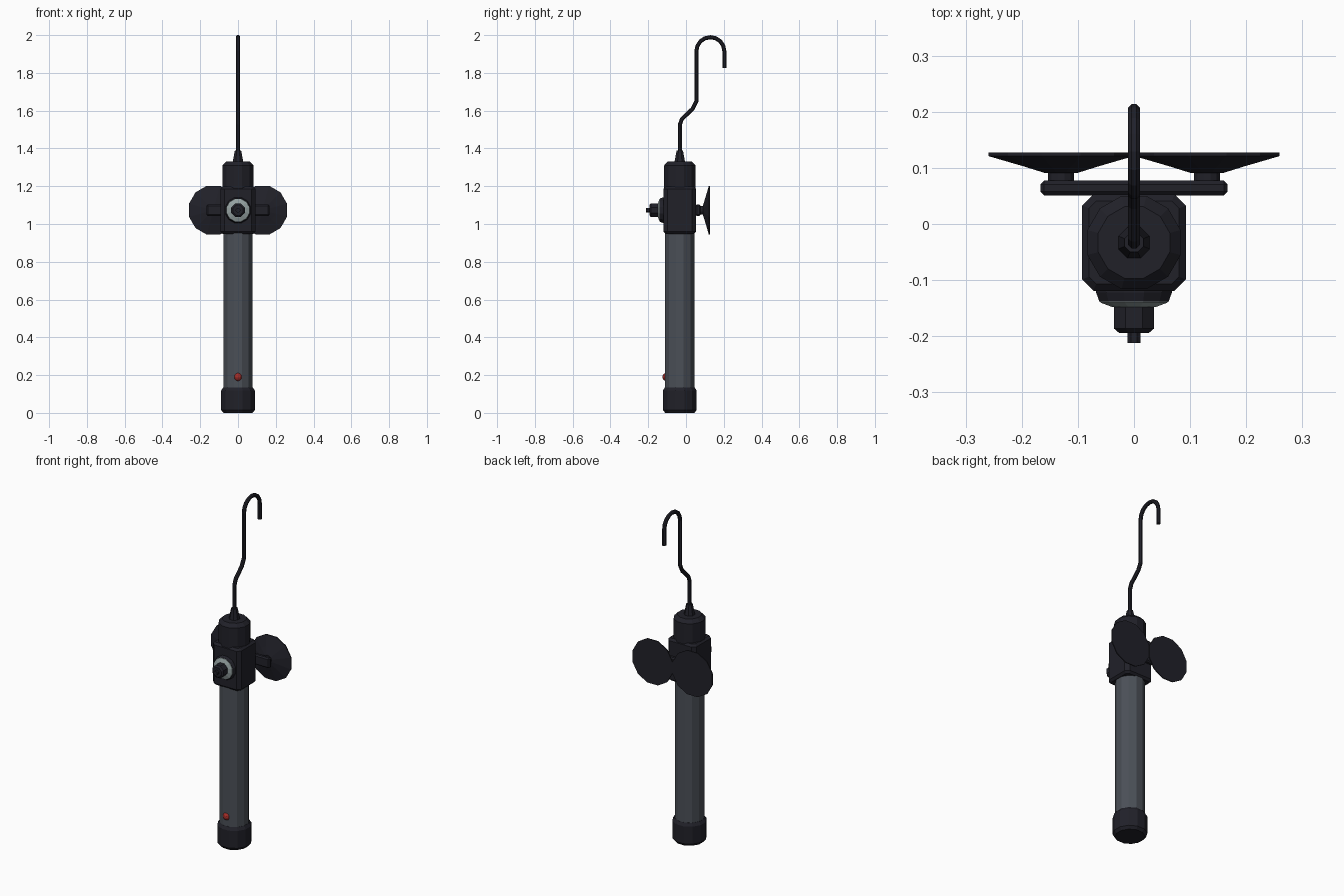
import bpy, bmesh, math
from mathutils import Vector, Matrix

default = bpy.data.objects.get("Cube")
if default:
    bpy.data.objects.remove(default)


def material(name, rgb):
    m = bpy.data.materials.new(name)
    m.use_nodes = True
    m.diffuse_color = (*rgb, 1)
    bsdf = next(n for n in m.node_tree.nodes if n.type == 'BSDF_PRINCIPLED')
    bsdf.inputs["Base Color"].default_value = (*rgb, 1)
    return m


BLACK = material("black plastic", (0.015, 0.015, 0.022))
GREY = material("grey tube", (0.07, 0.08, 0.096))
METAL = material("pale metal", (0.3, 0.36, 0.36))
RED = material("red light", (0.36, 0.025, 0.02))

AXIS_Y = -0.033
HEAD_Z = 1.073
FORWARD = Matrix.Rotation(math.pi / 2, 4, 'X')     # local z becomes -y
BACKWARD = Matrix.Rotation(-math.pi / 2, 4, 'X')   # local z becomes +y


def finish(name, bm, mat):
    bmesh.ops.recalc_face_normals(bm, faces=bm.faces)
    mesh = bpy.data.meshes.new(name)
    bm.to_mesh(mesh)
    bm.free()
    mesh.materials.append(mat)
    obj = bpy.data.objects.new(name, mesh)
    bpy.context.collection.objects.link(obj)
    return obj


def lathe(name, profile, mat, loc, sides=12, turn=Matrix.Identity(4)):
    """Closed solid from (radius, height) pairs, with a flat side facing front."""
    bm = bmesh.new()
    rings = []
    for r, h in profile:
        angles = [2 * math.pi * (i + 0.5) / sides for i in range(sides)]
        rings.append([bm.verts.new((r * math.sin(a), r * math.cos(a), h)) for a in angles])
    for low, high in zip(rings, rings[1:]):
        for i in range(sides):
            j = (i + 1) % sides
            bm.faces.new((low[i], low[j], high[j], high[i]))
    bm.faces.new(rings[0])
    bm.faces.new(rings[-1])
    bm.transform(Matrix.Translation(loc) @ turn)
    return finish(name, bm, mat)


def box(name, size, loc, bevel, mat):
    bm = bmesh.new()
    bmesh.ops.create_cube(bm, size=1)
    bm.transform(Matrix.Translation(loc) @ Matrix.Diagonal((*size, 1)))
    bmesh.ops.bevel(bm, geom=bm.edges[:], offset=bevel, segments=1, affect='EDGES')
    return finish(name, bm, mat)


# Handle: bottom cap, tube and upper cap
axis = (0, AXIS_Y, 0)
lathe("bottom_cap", [(0.08, 0), (0.093, 0.016), (0.093, 0.118), (0.081, 0.135)], BLACK, axis)
lathe("tube", [(0.08, 0.12), (0.08, 0.97)], GREY, axis)
lathe("upper_cap", [(0.086, 1.17), (0.086, 1.31), (0.066, 1.33)], BLACK, axis)
lathe("hook_socket", [(0.031, 1.325), (0.018, 1.39)], BLACK, axis, 8)

# Head block, with wider chamfers on the upright corners
bm = bmesh.new()
bmesh.ops.create_cube(bm, size=1)
bm.transform(Matrix.Translation((0, AXIS_Y, HEAD_Z)) @ Matrix.Diagonal((0.185, 0.172, 0.25, 1)))
upright = [e for e in bm.edges if abs(e.verts[0].co.z - e.verts[1].co.z) > 0.1]
bmesh.ops.bevel(bm, geom=upright, offset=0.02, segments=1, affect='EDGES')
rims = [e for e in bm.edges if abs(e.verts[0].co.z - e.verts[1].co.z) < 0.01]
bmesh.ops.bevel(bm, geom=rims, offset=0.012, segments=1, affect='EDGES')
finish("head_block", bm, BLACK)

# Front switch: flange, metal ring, knob and tip
front = (0, 0, HEAD_Z)
lathe("switch_flange", [(0.07, 0.11), (0.07, 0.122), (0.064, 0.138)], BLACK, front, 12, FORWARD)
lathe("switch_ring", [(0.064, 0.135), (0.062, 0.14), (0.04, 0.148)], METAL, front, 12, FORWARD)
lathe("switch_knob", [(0.039, 0.14), (0.039, 0.186), (0.029, 0.194)], BLACK, front, 8, FORWARD)
lathe("switch_tip", [(0.013, 0.19), (0.013, 0.212)], BLACK, front, 8, FORWARD)

# Rear crossbar with two suction cups
box("crossbar", (0.334, 0.027, 0.06), (0, 0.064, HEAD_Z), 0.007, BLACK)
for side, x in (("left", 0.13), ("right", -0.13)):
    centre = (x, 0, HEAD_Z)
    lathe(side + "_cup_neck", [(0.024, 0.07), (0.024, 0.098)], BLACK, centre, 12, BACKWARD)
    lathe(side + "_suction_cup", [(0.03, 0.091), (0.07, 0.103), (0.134, 0.121), (0.134, 0.127)],
          BLACK, centre, 12, BACKWARD)

# Indicator light
bm = bmesh.new()
bmesh.ops.create_uvsphere(bm, u_segments=12, v_segments=8, radius=0.022)
bm.transform(Matrix.Translation((0, -0.103, 0.19)))
finish("indicator_light", bm, RED)

# Wire hook: offset bend, then a half circle over the top
path = [(AXIS_Y, 1.36), (AXIS_Y, 1.525), (-0.022, 1.555), (0.035, 1.61), (0.055, 1.65)]
for step in range(9):
    a = math.pi * (1 - step / 8)
    path.append((0.129 + 0.074 * math.cos(a), 1.915 + 0.074 * math.sin(a)))
path.append((0.203, 1.825))

points = [Vector((0, y, z)) for y, z in path]
bm = bmesh.new()
rings = []
for i, p in enumerate(points):
    before = (p - points[i - 1]).normalized() if i else Vector((0, 0, 1))
    after = (points[i + 1] - p).normalized() if i + 1 < len(points) else before
    tangent = (before + after).normalized()
    across = tangent.cross(Vector((1, 0, 0)))
    miter = 1 / max(0.5, tangent.dot(after))
    ring = []
    for k in range(8):
        a = 2 * math.pi * (k + 0.5) / 8
        offset = Vector((math.cos(a), 0, 0)) + across * math.sin(a) * miter
        ring.append(bm.verts.new(p + offset * 0.0115))
    rings.append(ring)
for low, high in zip(rings, rings[1:]):
    for k in range(8):
        n = (k + 1) % 8
        bm.faces.new((low[k], low[n], high[n], high[k]))
bm.faces.new(rings[0])
bm.faces.new(rings[-1])
finish("wire_hook", bm, BLACK)
